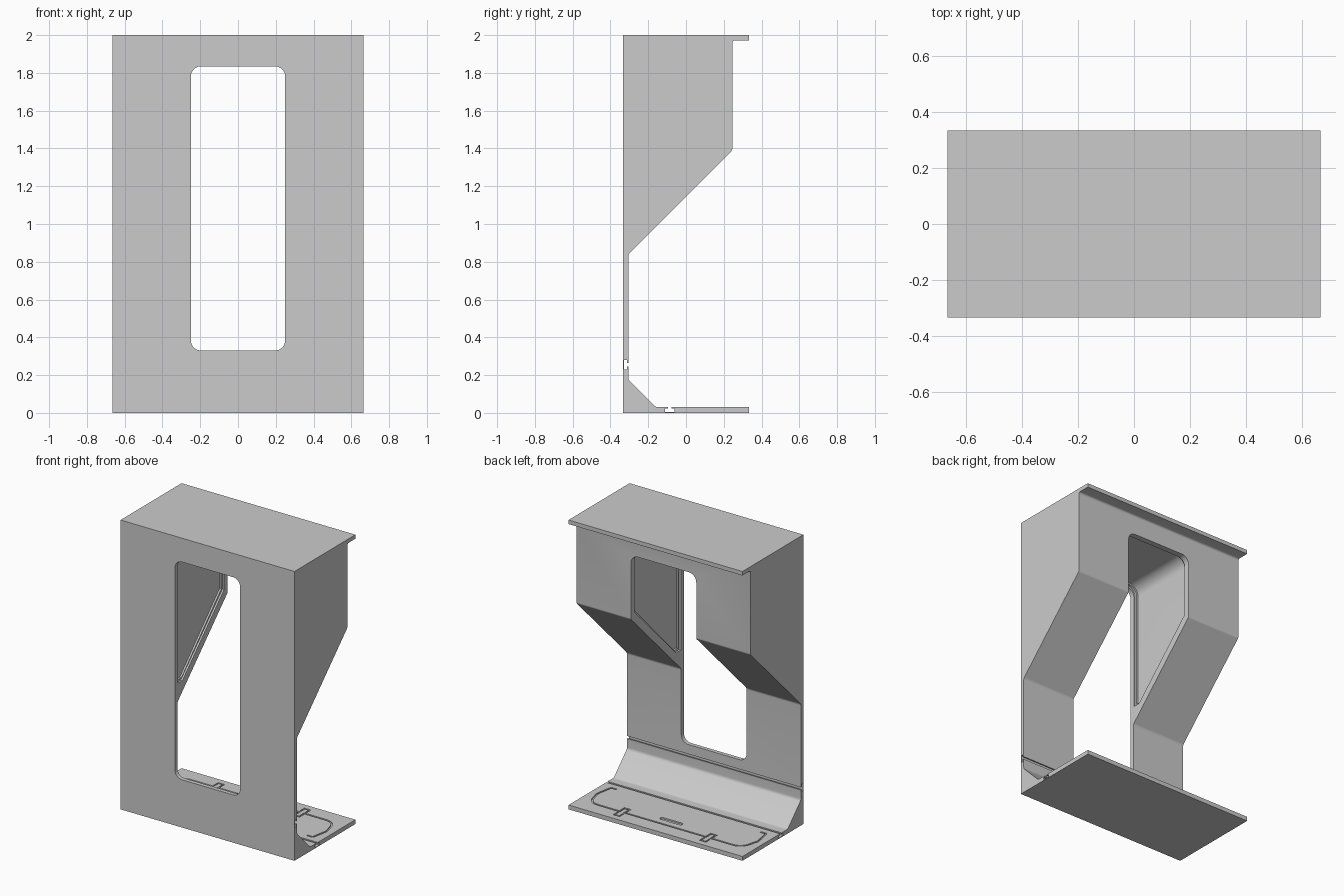
import bpy, bmesh
from math import tan
from mathutils import Vector

if "Cube" in bpy.data.objects:
    bpy.data.objects.remove(bpy.data.objects["Cube"])


def fillet(points, n=8, closed=True):
    """Turn (a, b, radius) corners into a rounded 2D outline."""
    out, k = [], len(points)
    for i, (a, b, r) in enumerate(points):
        p = Vector((a, b))
        if r == 0 or (not closed and i in (0, k - 1)):
            out.append(p)
            continue
        d1 = (Vector(points[i - 1][:2]) - p).normalized()
        d2 = (Vector(points[(i + 1) % k][:2]) - p).normalized()
        half = d1.angle(d2) / 2
        t = r / tan(half)
        c = p + (d1 + d2).normalized() * (t * t + r * r) ** 0.5
        s, e = p + d1 * t - c, p + d2 * t - c
        for j in range(n + 1):
            # bend the chord outwards onto the arc
            v = s.slerp(e, j / n).normalized() * r
            out.append(c + v)
    return out


def prism(name, outline, axis, lo, hi):
    """Extrude a 2D outline along one axis."""
    place = {'x': lambda p, t: (t, p[0], p[1]),
             'y': lambda p, t: (p[0], t, p[1]),
             'z': lambda p, t: (p[0], p[1], t)}[axis]
    bm = bmesh.new()
    a = [bm.verts.new(place(p, lo)) for p in outline]
    b = [bm.verts.new(place(p, hi)) for p in outline]
    bm.faces.new(a)
    bm.faces.new(b[::-1])
    for i in range(len(a)):
        bm.faces.new((a[i - 1], b[i - 1], b[i], a[i]))
    bmesh.ops.recalc_face_normals(bm, faces=bm.faces)
    me = bpy.data.meshes.new(name)
    bm.to_mesh(me)
    bm.free()
    ob = bpy.data.objects.new(name, me)
    bpy.context.collection.objects.link(ob)
    return ob


def boolean(ob, tool, op='DIFFERENCE'):
    m = ob.modifiers.new("cut", 'BOOLEAN')
    m.operation, m.object, m.solver = op, tool, 'EXACT'
    bpy.context.view_layer.objects.active = ob
    bpy.ops.object.modifier_apply(modifier=m.name)
    bpy.data.objects.remove(tool)


def strip(path, w):
    """Outline of an open path thickened to width w, with mitred corners."""
    left, right = [], []
    for i, p in enumerate(path):
        d1 = (p - path[i - 1]) if i else path[1] - p
        d2 = (path[i + 1] - p) if i < len(path) - 1 else d1
        n1 = Vector((-d1.y, d1.x)).normalized()
        n2 = Vector((-d2.y, d2.x)).normalized()
        m = (n1 + n2).normalized()
        off = m * (w / 2 / m.dot(n1))
        left.append(p + off)
        right.append(p - off)
    return left + right[::-1]


def rounded_rect(x, z0, z1, r):
    return fillet([(-x, z0, r), (x, z0, r), (x, z1, r), (-x, z1, r)])


W = 0.665
F = -0.333

# Wall, skirting and floor as one side profile with two T-shaped seams
profile = fillet([
    (F, 0, 0), (0.333, 0, 0), (0.333, 0.03, 0),
    (-0.078, 0.03, 0), (-0.078, 0.022, 0), (-0.06, 0.022, 0), (-0.06, 0.006, 0),
    (-0.11, 0.006, 0), (-0.11, 0.022, 0), (-0.094, 0.022, 0), (-0.094, 0.03, 0),
    (-0.16, 0.03, 0.03), (-0.305, 0.175, 0.03),
    (-0.305, 0.246, 0), (-0.313, 0.246, 0), (-0.313, 0.23, 0), (-0.328, 0.23, 0),
    (-0.328, 0.28, 0), (-0.313, 0.28, 0), (-0.313, 0.264, 0), (-0.305, 0.264, 0),
    (-0.305, 0.84, 0.03), (0.245, 1.39, 0.02), (0.245, 1.972, 0.015),
    (0.333, 1.972, 0), (0.333, 2, 0), (F, 2, 0)], n=5)
wall = prism("wall_panel", profile, 'x', -W, W)

# Window opening
boolean(wall, prism("window_cutter", rounded_rect(0.25, 0.33, 1.835, 0.055), 'y', -0.5, 0.5))

# Stepped recess around the inside of the window
for depth, inset in ((0.012, 0.0), (0.024, 0.015)):
    recess = prism("recess_cutter", rounded_rect(0.25 + depth, 0.33 - depth, 1.835 + depth,
                                                 0.055 + depth), 'y', -0.5, 0.5)
    side = [(-0.30 + inset, 0.97 + inset), (-0.25 + inset * 0.4, 0.97 + inset),
            (0.205 - inset, 1.425 + inset * 0.4), (0.205 - inset, 1.95), (-0.30 + inset, 1.95)]
    boolean(recess, prism("recess_limit", side, 'x', -0.5, 0.5), 'INTERSECT')
    boolean(wall, recess)

# Floor hatch outline with two latch notches, mirrored about x = 0
half = [(0.55, -0.03, 0), (0.593, -0.03, 0.01), (0.615, 0.09, 0.05), (0.58, 0.225, 0.08),
        (0.35, 0.225, 0), (0.35, 0.17, 0), (0.31, 0.17, 0), (0.31, 0.225, 0)]
path = fillet(half + [(-x, y, r) for x, y, r in reversed(half)], n=6, closed=False)
boolean(wall, prism("hatch_groove_cutter", strip(path, 0.012), 'z', 0.022, 0.05))

# Latch lower halves and the oval finger slot
for s in (-1, 1):
    tab = [Vector((s * 0.35, 0.24)), Vector((s * 0.35, 0.285)),
           Vector((s * 0.31, 0.285)), Vector((s * 0.31, 0.24))]
    boolean(wall, prism("latch_cutter", strip(tab, 0.01), 'z', 0.024, 0.05))
slot = fillet([(-0.085, 0.145, 0.0149), (0.085, 0.145, 0.0149),
               (0.085, 0.175, 0.0149), (-0.085, 0.175, 0.0149)], n=6)
boolean(wall, prism("finger_slot_cutter", slot, 'z', 0.02, 0.05))

# Smooth fillets, sharp edges elsewhere
bpy.ops.object.select_all(action='DESELECT')
wall.select_set(True)
bpy.context.view_layer.objects.active = wall
bpy.ops.object.shade_smooth_by_angle(angle=0.5)
